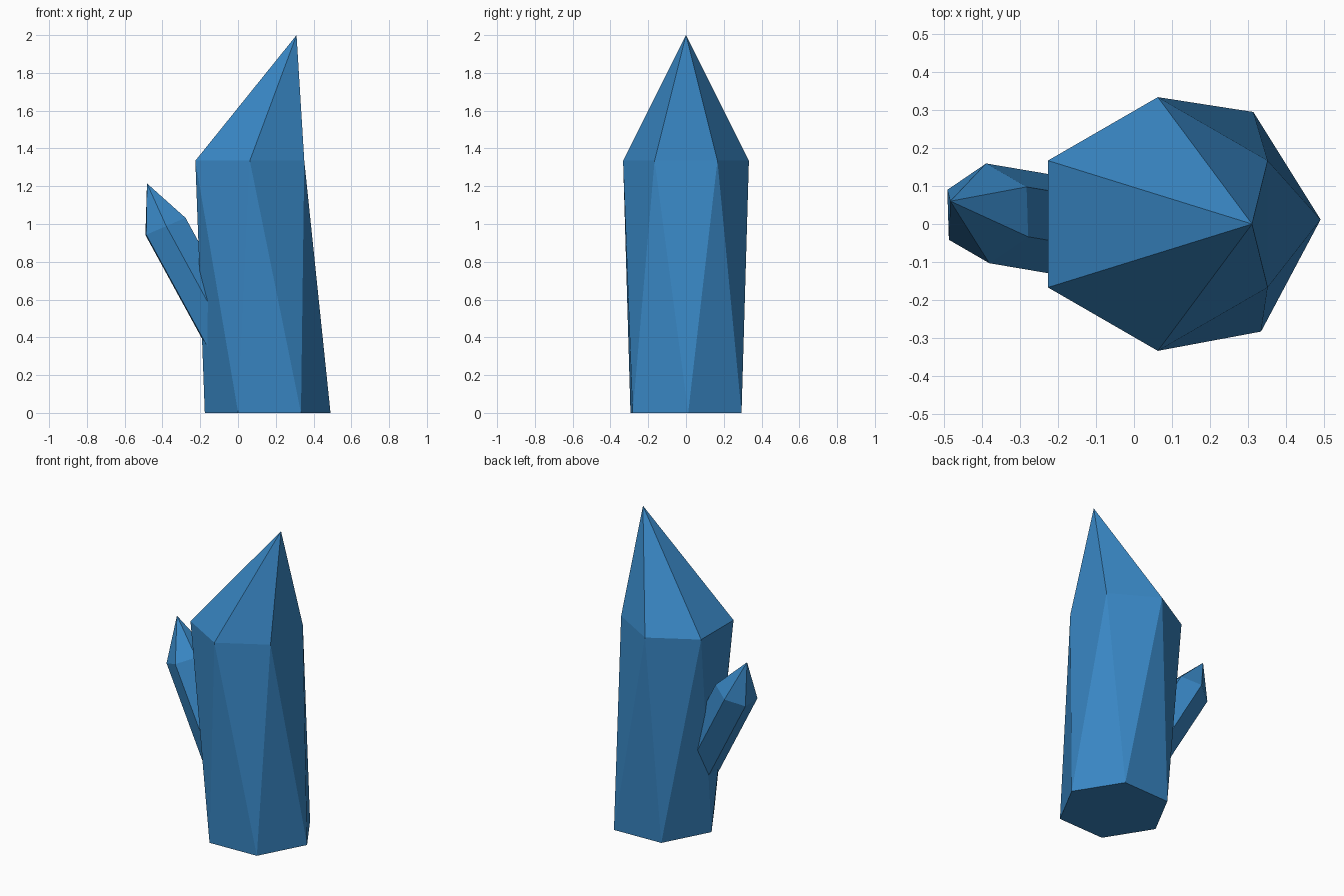
import bpy
from math import sin, cos, radians
from mathutils import Vector

if "Cube" in bpy.data.objects:
    bpy.data.objects.remove(bpy.data.objects["Cube"])

blue = bpy.data.materials.new("crystal_blue")
blue.diffuse_color = (0.04, 0.24, 0.55, 1)
blue.use_nodes = True
blue.node_tree.nodes["Principled BSDF"].inputs["Base Color"].default_value = blue.diffuse_color


def hexagon(center, radius, start, slope=0.0):
    """Six points around center; slope tilts the ring along x."""
    ring = []
    for i in range(6):
        a = radians(start + 60 * i)
        x, y = radius * cos(a), radius * sin(a)
        ring.append(Vector(center) + Vector((x, y, slope * x)))
    return ring


def crystal(name, base, shoulder, tip):
    """Six-sided shaft between two rings, capped by a pointed tip."""
    verts = base + shoulder + [Vector(tip)]
    faces = [tuple(reversed(range(6)))]
    for i in range(6):
        j = (i + 1) % 6
        faces += [(i, j, 6 + j), (i, 6 + j, 6 + i), (6 + i, 6 + j, 12)]
    mesh = bpy.data.meshes.new(name)
    mesh.from_pydata([tuple(v) for v in verts], [], faces)
    mesh.materials.append(blue)
    obj = bpy.data.objects.new(name, mesh)
    bpy.context.collection.objects.link(obj)


# Large leaning crystal, slightly twisted along its shaft
crystal("main_crystal",
        hexagon((0.157, 0, 0), 0.333, 62),
        hexagon((0.0625, 0, 1.335), 0.333, 30),
        (0.31, 0, 2.0))

# Small side crystal, its root buried in the large one
shoulder = [Vector((v.x * 0.918, v.y, v.z)) for v in hexagon((0, 0, 0), 0.131, 32, 0.395)]
center = Vector((-0.384, 0.028, 0.987))
root = center + 0.38 * Vector((1, -0.17, -1.83))
crystal("side_crystal",
        [root + v for v in shoulder],
        [center + v for v in shoulder],
        (-0.482, 0.06, 1.215))
